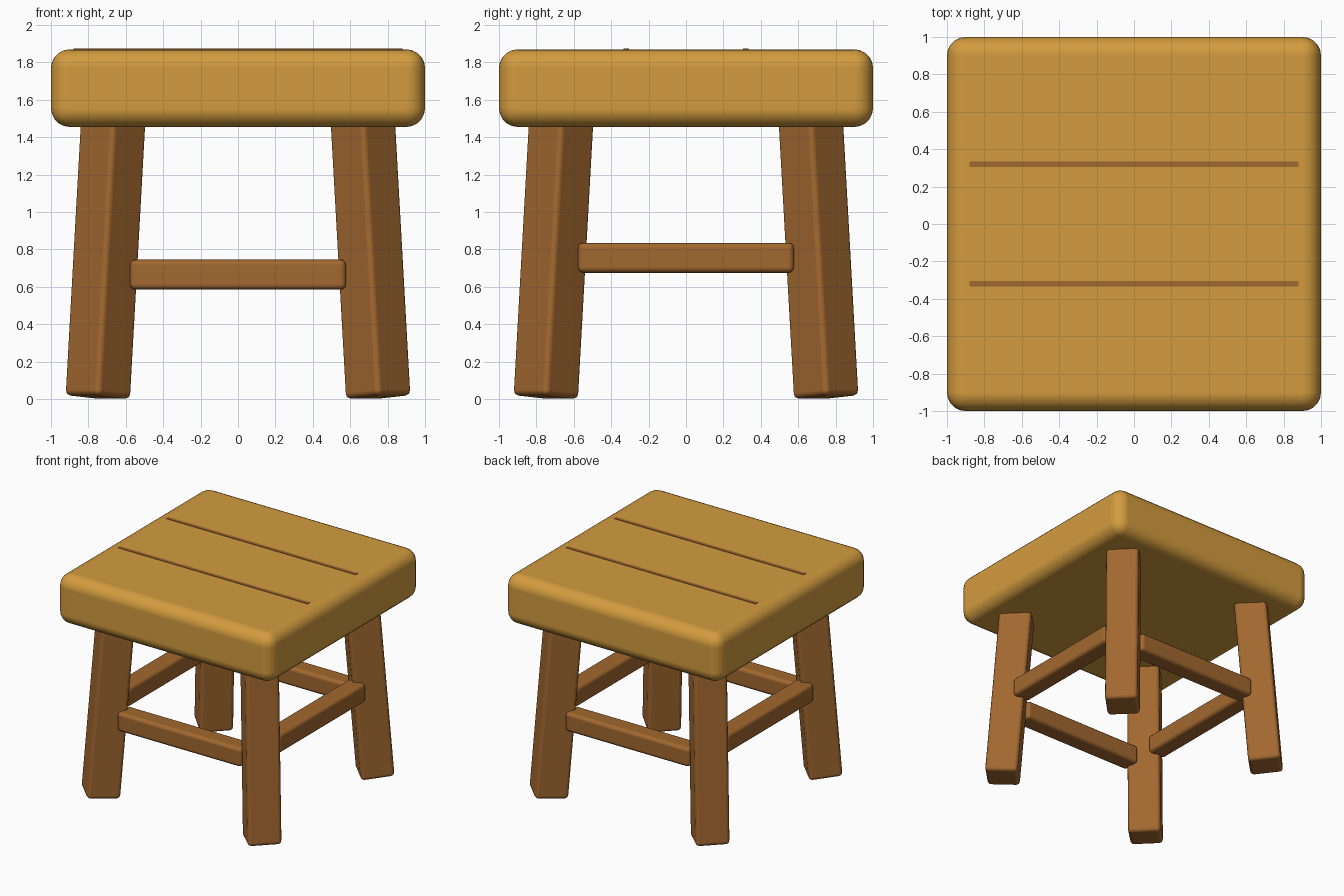
import bpy
import math

cube = bpy.data.objects.get("Cube")
if cube:
    bpy.data.objects.remove(cube, do_unlink=True)


def make_material(name, color):
    mat = bpy.data.materials.new(name)
    mat.use_nodes = True
    mat.diffuse_color = color
    mat.node_tree.nodes["Principled BSDF"].inputs["Base Color"].default_value = color
    return mat


honey_wood = make_material("honey wood", (0.65, 0.33, 0.049, 1))
brown_wood = make_material("brown wood", (0.36, 0.138, 0.029, 1))


def block(name, size, location, material, rotation=(0, 0, 0), bevel=0.0, segments=3):
    """A box, optionally with rounded edges."""
    bpy.ops.mesh.primitive_cube_add(size=1, location=location, rotation=rotation)
    obj = bpy.context.object
    obj.name = name
    obj.scale = size
    bpy.ops.object.transform_apply(location=False, rotation=False, scale=True)
    obj.data.materials.append(material)
    if bevel:
        bpy.ops.object.shade_smooth()
        mod = obj.modifiers.new("rounded edges", 'BEVEL')
        mod.width = bevel
        mod.segments = segments
        mod.harden_normals = True
    return obj


# Seat slab with thick rounded edges
SEAT_BOTTOM, SEAT_TOP = 1.455, 1.87
block("seat", (2, 2, SEAT_TOP - SEAT_BOTTOM), (0, 0, (SEAT_BOTTOM + SEAT_TOP) / 2),
      honey_wood, bevel=0.1, segments=5)

# Thin dark plank seams on the seat
for side, label in ((-1, "front"), (1, "back")):
    block(label + "_seam", (1.76, 0.03, 0.008), (0, side * 0.32, SEAT_TOP), brown_wood)

# Legs: square posts turned to face the corners and splayed outward
TILT = math.radians(4.5)
LENGTH = 1.55
FOOT_RADIUS = 1.06
radius = FOOT_RADIUS - math.sin(TILT) * LENGTH / 2
height = 0.01 + math.cos(TILT) * LENGTH / 2
for i, label in enumerate(("back_left", "back_right", "front_right", "front_left")):
    angle = math.radians(45 + 90 * i)
    block(label + "_leg", (0.262, 0.262, LENGTH),
          (radius * math.cos(angle), radius * math.sin(angle), height),
          brown_wood, rotation=(0, -TILT, angle), bevel=0.03)

# Rungs: the side pair sits higher than the front and back pair
for side, front_label, side_label in ((-1, "front", "right"), (1, "back", "left")):
    block(front_label + "_rung", (1.155, 0.16, 0.16), (0, side * 0.71, 0.665),
          brown_wood, bevel=0.03)
    block(side_label + "_rung", (0.16, 1.155, 0.16), (side * 0.71, 0, 0.755),
          brown_wood, bevel=0.03)
